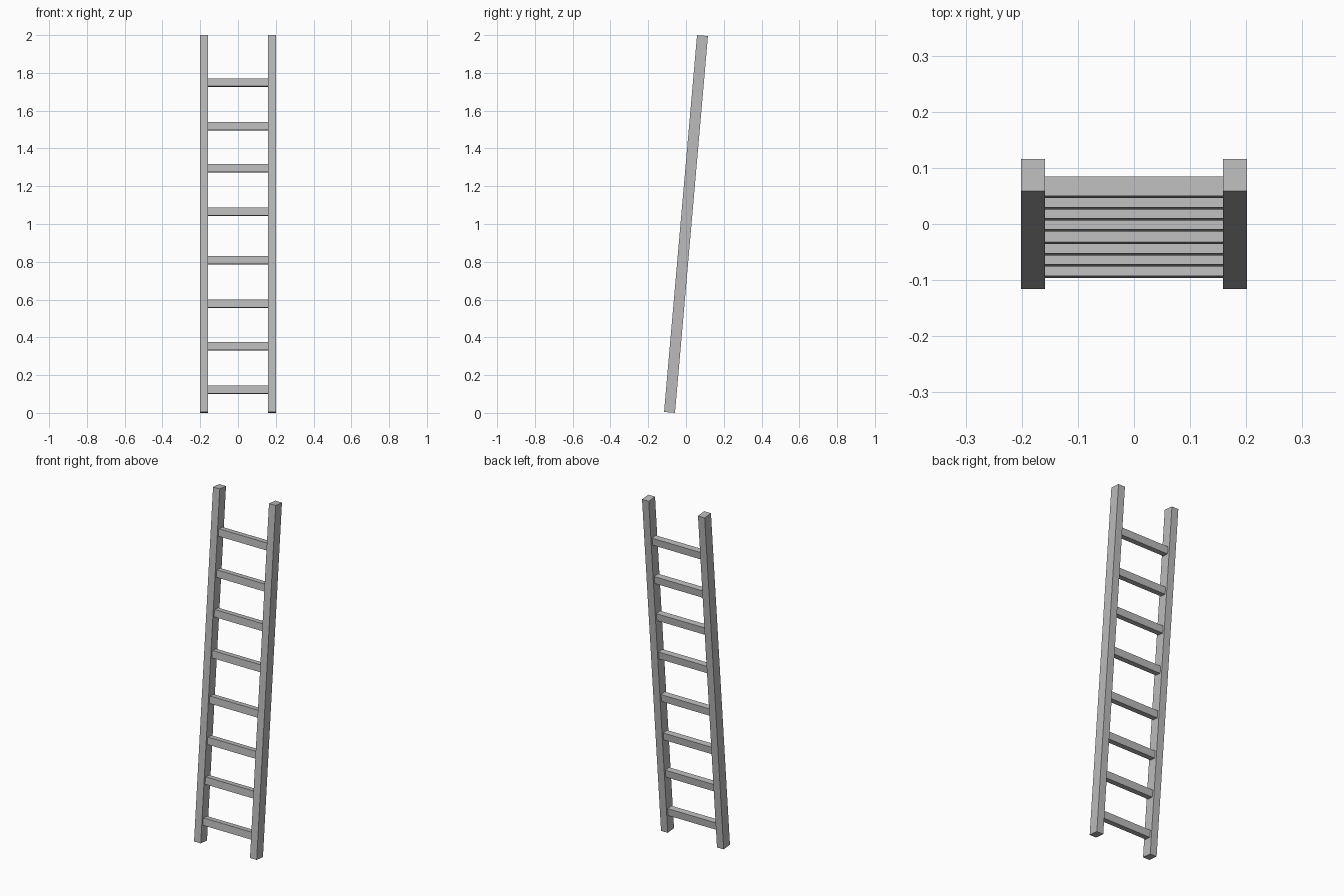
import bpy, bmesh
from math import radians, cos
from mathutils import Matrix, Vector

cube = bpy.data.objects.get("Cube")
if cube:
    bpy.data.objects.remove(cube, do_unlink=True)

# One flat grey for the whole ladder
grey = bpy.data.materials.new("grey")
grey.use_nodes = True
COLOUR = (0.5, 0.5, 0.5, 1)
grey.diffuse_color = COLOUR
grey.node_tree.nodes["Principled BSDF"].inputs["Base Color"].default_value = COLOUR

# The ladder leans back about its middle
ANGLE = radians(5)
LEAN = Matrix.Translation((0, 0, 1)) @ Matrix.Rotation(-ANGLE, 4, "X")


def leaning_box(name, size, centre):
    """Box placed along the ladder's own axes, then tilted with it."""
    bm = bmesh.new()
    bmesh.ops.create_cube(bm, size=1)
    bm.transform(LEAN @ Matrix.Translation(centre) @ Matrix.Diagonal(Vector((*size, 1))))
    mesh = bpy.data.meshes.new(name)
    bm.to_mesh(mesh)
    bm.free()
    mesh.materials.append(grey)
    obj = bpy.data.objects.new(name, mesh)
    bpy.context.collection.objects.link(obj)


# Side rails
RAIL_X, RAIL_W, RAIL_D, RAIL_L = 0.18, 0.043, 0.058, 2.0025
for side, sign in (("left", 1), ("right", -1)):
    leaning_box(side + "_rail", (RAIL_W, RAIL_D, RAIL_L), (sign * RAIL_X, 0, 0))

# Rungs, slightly unevenly spaced up the rails
RUNG_HEIGHTS = (0.122, 0.353, 0.577, 0.808, 1.064, 1.295, 1.518, 1.749)
RUNG_LENGTH = 2 * RAIL_X - RAIL_W
for i, z in enumerate(RUNG_HEIGHTS, 1):
    leaning_box(f"rung_{i}", (RUNG_LENGTH, 0.035, 0.042), (0, 0, (z - 1) / cos(ANGLE)))
